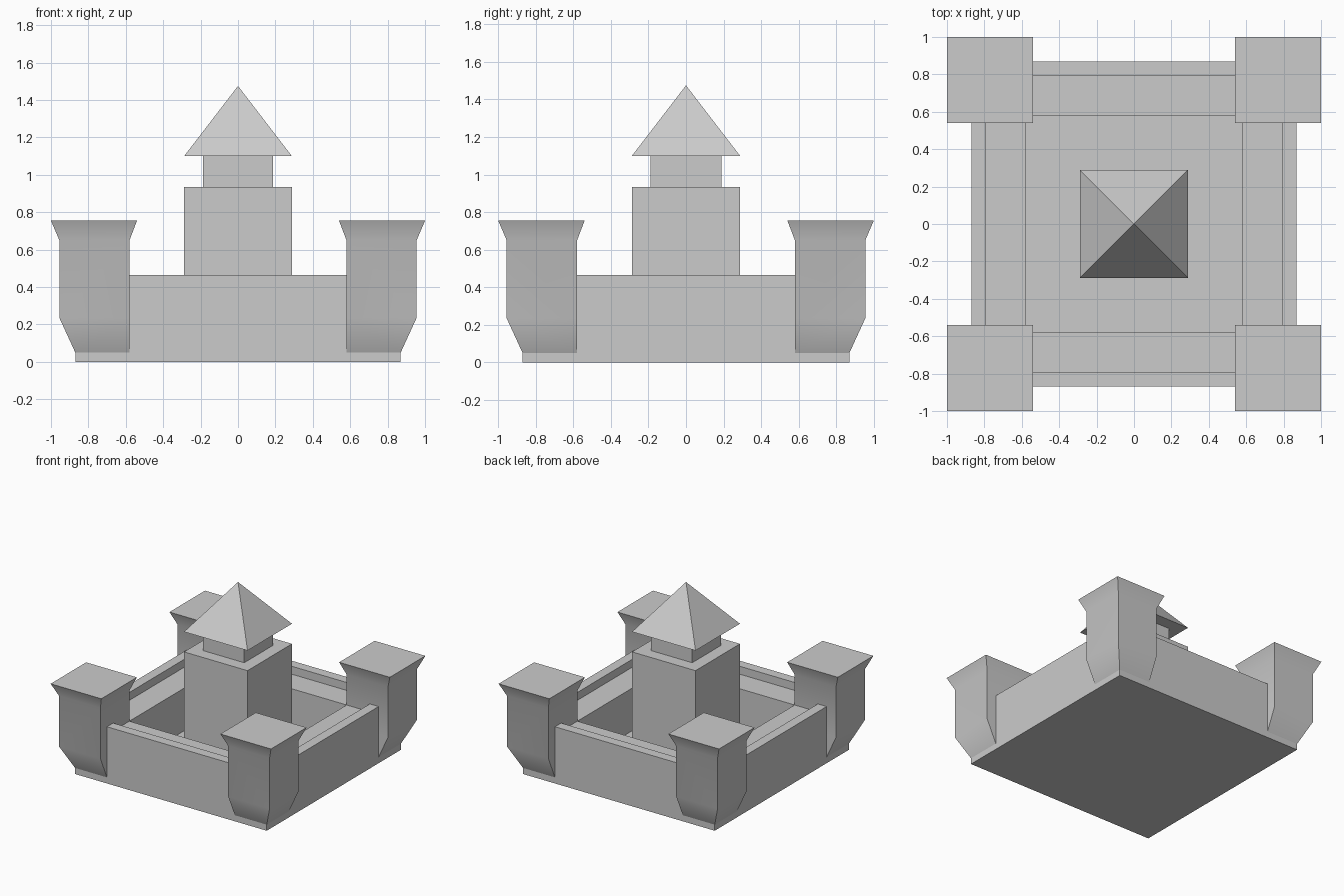
import bpy, bmesh, math

if "Cube" in bpy.data.objects:
    bpy.data.objects.remove(bpy.data.objects["Cube"])


def loft(name, rings):
    """Stack rectangles (low, high, z) on the diagonal into a capped solid."""
    bm = bmesh.new()
    loops = []
    for a, b, z in rings:
        pts = [(a, a), (b, a), (b, b), (a, b)] if a != b else [(a, a)]
        loops.append([bm.verts.new((x, y, z)) for x, y in pts])
    for low, high in zip(loops, loops[1:]):
        for i in range(4):
            j = (i + 1) % 4
            if len(high) == 1:
                bm.faces.new((low[i], low[j], high[0]))
            else:
                bm.faces.new((low[i], low[j], high[j], high[i]))
    bm.faces.new(loops[0][::-1])
    if len(loops[-1]) == 4:
        bm.faces.new(loops[-1])
    bmesh.ops.recalc_face_normals(bm, faces=bm.faces)
    mesh = bpy.data.meshes.new(name)
    bm.to_mesh(mesh)
    bm.free()
    obj = bpy.data.objects.new(name, mesh)
    bpy.context.collection.objects.link(obj)
    return obj


def centred(name, rings):
    return loft(name, [(-h, h, z) for h, z in rings])


# Curtain wall: outer face, parapet, wall walk and sunken courtyard
centred("curtain_wall", [(0.87, 0), (0.87, 0.465), (0.79, 0.465),
                         (0.79, 0.40), (0.58, 0.40), (0.58, 0.05)])

# Corner towers: corbelled outwards at the foot, flared at the top
tower = loft("corner_towers", [(0.58, 0.87, 0.05), (0.58, 0.955, 0.235),
                               (0.58, 0.955, 0.65), (0.54, 1.0, 0.755)])
mirror = tower.modifiers.new("four_corners", 'MIRROR')
mirror.use_axis = (True, True, False)
mirror.use_mirror_merge = False
bpy.context.view_layer.objects.active = tower
tower.select_set(True)
bpy.ops.object.modifier_apply(modifier=mirror.name)
bpy.ops.object.shade_smooth_by_angle(angle=math.radians(30))

# Central keep, upper storey and pyramid roof
centred("keep", [(0.288, 0.05), (0.288, 0.935)])
centred("keep_upper_storey", [(0.188, 0.935), (0.188, 1.10)])
centred("keep_roof", [(0.288, 1.10), (0, 1.475)])
